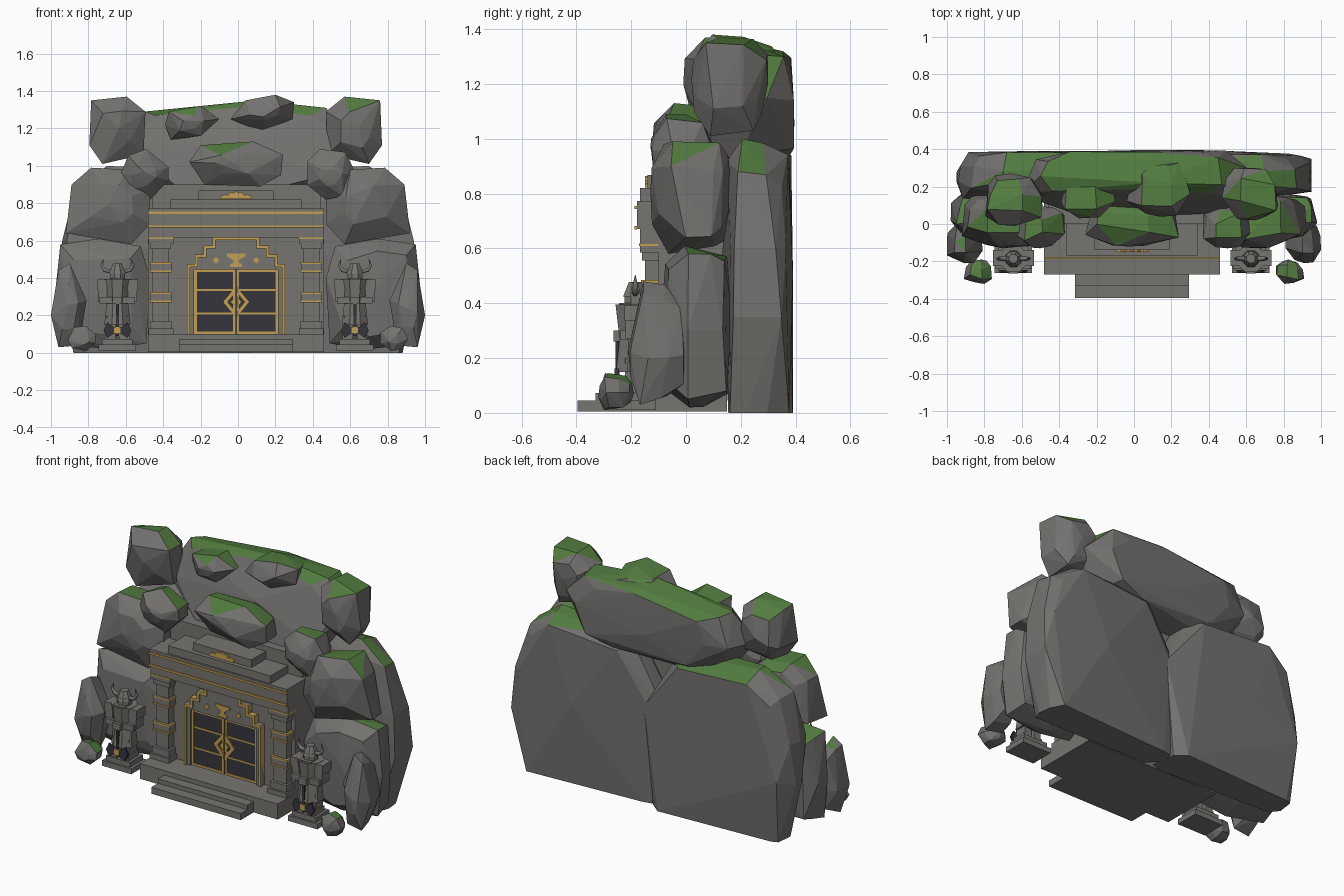
import bpy, bmesh, math, random
from mathutils import Matrix, Vector

CX = -0.01  # centre line of the gate


def material(name, r, g, b):
    m = bpy.data.materials.new(name)
    m.diffuse_color = (r, g, b, 1)
    return m


ROCK = material("rock grey", 0.172, 0.167, 0.158)
STONE = material("cut stone", 0.184, 0.178, 0.162)
MOSS = material("moss green", 0.085, 0.200, 0.050)
GOLD = material("gold", 0.540, 0.345, 0.090)
DARK = material("dark iron", 0.036, 0.036, 0.046)


def finish(name, bm, *mats):
    bmesh.ops.recalc_face_normals(bm, faces=bm.faces)
    me = bpy.data.meshes.new(name)
    bm.to_mesh(me)
    bm.free()
    for m in mats:
        me.materials.append(m)
    ob = bpy.data.objects.new(name, me)
    bpy.context.collection.objects.link(ob)
    return ob


def boxes(name, mat, specs, cx=CX, mirror=False):
    """specs: (x0, x1, y0, y1, z0, z1) around the centre line cx"""
    bm = bmesh.new()
    for x0, x1, y0, y1, z0, z1 in specs:
        for s in ((1, -1) if mirror else (1,)):
            c = Vector((cx + s * (x0 + x1) / 2, (y0 + y1) / 2, (z0 + z1) / 2))
            size = Matrix.Diagonal((x1 - x0, y1 - y0, z1 - z0, 1))
            bmesh.ops.create_cube(bm, size=1, matrix=Matrix.Translation(c) @ size)
    return finish(name, bm, mat)


def plates(name, mat, polys, y0, y1, cx=CX, mirror=False):
    """Front-view (x, z) polygons pushed from y0 to y1"""
    bm = bmesh.new()
    for poly in polys:
        for s in ((1, -1) if mirror else (1,)):
            a = [bm.verts.new((cx + s * x, y0, z)) for x, z in poly]
            b = [bm.verts.new((cx + s * x, y1, z)) for x, z in poly]
            bm.faces.new(a)
            bm.faces.new(b[::-1])
            for i in range(len(a)):
                j = (i + 1) % len(a)
                bm.faces.new((a[j], a[i], b[i], b[j]))
    return finish(name, bm, mat)


def drum(name, mat, x, y, z0, z1, r0, r1, n=8):
    bm = bmesh.new()
    bmesh.ops.create_cone(bm, cap_ends=True, segments=n, radius1=r0, radius2=r1, depth=z1 - z0,
                          matrix=Matrix.Translation((x, y, (z0 + z1) / 2)) @ Matrix.Rotation(math.pi / n, 4, 'Z'))
    return finish(name, bm, mat)


def rock(name, outline, y0, y1, seed, side=1, front=0.5, back=0.6, flat=False, lean=0.0, shift=0.0, dome=0.14, moss=0.74):
    """Convex boulder from a front outline; faces that look up get moss"""
    rng = random.Random(seed)
    n = len(outline)
    mx, mz = sum(p[0] for p in outline) / n, sum(p[1] for p in outline) / n
    zlo, zhi = min(p[1] for p in outline), max(p[1] for p in outline)
    bm = bmesh.new()
    for depth, scale, low in ((0, front, 0.85), (0.3, 1, 1), (0.7, 1, 0.84), (1, back, 0.85)):
        if flat and depth > 0.5:
            low = 0.95
        for x, z in outline:
            s = scale * rng.uniform(low, 1)
            d = depth + (rng.uniform(-0.14, 0.14) if scale == 1 else rng.uniform(0, dome) * (1 - 2 * depth))
            zz = z if flat and z < 0.01 else mz + (z - mz) * s
            d += lean * (1 - d) * (zz - zlo) / (zhi - zlo)
            bm.verts.new((side * (mx + (x - mx) * s) + shift, y0 + (y1 - y0) * d, zz))
    # blunt apex on the front and the back
    for d, f in ((0, front), (1, back)):
        x, z = mx + rng.uniform(-0.06, 0.06) * f, mz + rng.uniform(-0.06, 0.06) * f
        d += lean * (1 - d) * 0.4
        bm.verts.new((side * x + shift, y0 + (y1 - y0) * d, z))
    bmesh.ops.convex_hull(bm, input=bm.verts)
    bmesh.ops.delete(bm, geom=[v for v in bm.verts if not v.link_faces], context='VERTS')
    bmesh.ops.recalc_face_normals(bm, faces=bm.faces)
    for f in bm.faces:
        f.material_index = int(f.normal.z > moss)
    return finish(name, bm, ROCK, MOSS)


def blob(x0, x1, z0, z1, seed, n=7):
    """Irregular outline filling a box"""
    rng = random.Random(seed)
    pts = []
    for i in range(n):
        a = math.tau * (i + rng.uniform(-0.25, 0.25)) / n
        pts.append((math.cos(a), math.sin(a)))
    lx, hx = min(p[0] for p in pts), max(p[0] for p in pts)
    lz, hz = min(p[1] for p in pts), max(p[1] for p in pts)
    return [(x0 + (x1 - x0) * (p[0] - lx) / (hx - lx), z0 + (z1 - z0) * (p[1] - lz) / (hz - lz)) for p in pts]


# Cliff boulders, one outline per mirrored pair
back = [(-0.01, 0), (0.88, 0), (0.95, 0.35), (0.94, 0.6), (0.87, 0.88), (0.7, 1.0), (0.15, 0.97), (-0.06, 0.6)]
shoulder = [(0.47, 0.87), (0.6, 0.98), (0.785, 0.99), (0.89, 0.9), (0.92, 0.64), (0.57, 0.58), (0.47, 0.69)]
lower = [(0.49, 0.05), (0.47, 0.4), (0.52, 0.57), (0.75, 0.61), (0.95, 0.58), (0.98, 0.3), (0.95, 0.05), (0.7, 0.02)]
outer = [(0.81, 0.28), (0.9, 0.48), (0.96, 0.44), (1.0, 0.2), (0.96, 0.03), (0.85, 0.04)]
crown = [(0.47, 1.29), (0.57, 1.37), (0.76, 1.35), (0.77, 1.11), (0.7, 1.01), (0.48, 1.06)]
for s, tag in ((1, "right"), (-1, "left")):
    k = 10 + s
    rock(f"back_cliff_{tag}", back, 0.13, 0.39, k, s, 0.95, 0.88, True, dome=0.25, moss=0.8)
    rock(f"shoulder_rock_{tag}", shoulder, -0.13, 0.17, k + 20, s, 0.55, 0.8)
    rock(f"lower_rock_{tag}", lower, -0.09, 0.17, k + 40, s, 0.78, 0.9)
    rock(f"outer_rock_{tag}", outer, -0.21, 0.0, k + 60, s, 0.6, 0.75, moss=0.85)
    y = 0.02 if s > 0 else -0.01
    rock(f"crown_rock_{tag}", crown, y, y + 0.28, k + 80, s, 0.55, 0.65, shift=0 if s > 0 else -0.025)
    rock(f"brow_rock_{tag}", blob(0.37, 0.63, 0.82, 1.09, k), -0.13, 0.1, k + 100, s)
    rock(f"small_rock_{tag}", blob(0.76, 0.91, 0.01, 0.145, k + 5), -0.32, -0.19, k + 120, s, moss=0.66)
top = [(-0.6, 1.1), (-0.5, 1.29), (0.1, 1.35), (0.47, 1.31), (0.62, 1.15), (0.5, 0.93), (0.3, 0.86), (-0.4, 0.86)]
rock("top_slab", top, 0.03, 0.395, 5, 1, 0.92, 0.8, lean=0.4, dome=0.1, moss=0.6)
rock("lintel_rock", [(-0.26, 1.02), (-0.2, 1.11), (0.08, 1.13), (0.24, 1.06), (0.23, 0.95), (0.12, 0.89), (-0.18, 0.9)],
     -0.12, 0.16, 7, moss=0.78)
rock("top_rock_left", [(-0.39, 1.22), (-0.37, 1.29), (-0.2, 1.32), (-0.1, 1.25), (-0.2, 1.16), (-0.36, 1.14)],
     0.03, 0.25, 8, moss=0.66)
rock("top_rock_right", [(-0.04, 1.25), (0.04, 1.35), (0.2, 1.38), (0.3, 1.34), (0.29, 1.25), (0.13, 1.18)],
     0.04, 0.33, 9, moss=0.66)

# Platform, steps, wall
boxes("platform", STONE, [(-0.47, 0.47, -0.27, 0.15, 0.005, 0.1)])
boxes("steps", STONE, [(-0.305, 0.305, -0.395, -0.2, 0.005, 0.045), (-0.305, 0.305, -0.33, -0.2, 0.005, 0.072)])
boxes("gate_wall", STONE, [(-0.47, 0.47, -0.10, 0.2, 0.09, 0.77), (-0.45, 0.45, 0.0, 0.2, 0.77, 0.9)])

# Pilasters with gold-edged bands
boxes("pilasters", STONE, [
    (0.335, 0.468, -0.18, -0.09, 0.1, 0.13), (0.345, 0.458, -0.168, -0.09, 0.13, 0.17),
    (0.358, 0.446, -0.15, -0.09, 0.17, 0.56), (0.346, 0.458, -0.16, -0.09, 0.27, 0.325),
    (0.346, 0.458, -0.16, -0.09, 0.43, 0.485), (0.347, 0.457, -0.16, -0.09, 0.555, 0.585),
    (0.335, 0.468, -0.168, -0.09, 0.585, 0.612)], mirror=True)
boxes("pilaster_gold", GOLD, [(0.344, 0.460, -0.164, -0.09, z, z + 0.010) for z in (0.27, 0.315, 0.43, 0.475)]
      + [(0.333, 0.470, -0.171, -0.09, 0.609, 0.618)], mirror=True)

# Cornice tiers
boxes("cornice", STONE, [
    (-0.47, 0.47, -0.168, 0.0, 0.616, 0.67), (-0.47, 0.47, -0.179, 0.0, 0.67, 0.772),
    (-0.35, 0.35, -0.168, 0.05, 0.772, 0.82), (-0.2, 0.2, -0.14, 0.05, 0.82, 0.868)])
boxes("cornice_gold", GOLD, [(-0.47, 0.47, -0.187, -0.178, 0.669, 0.682), (-0.47, 0.47, -0.187, -0.178, 0.743, 0.755)])
fan = [(0.085, 0.822), (0.085, 0.835), (0.06, 0.847), (0.045, 0.842), (0.03, 0.86), (0.012, 0.855), (0, 0.864)]
plates("crest", GOLD, [fan + [(-x, z) for x, z in fan[-2::-1]]], -0.149, -0.139)

# Stepped arch around the door
half = [(0.262, 0.1), (0.262, 0.475), (0.22, 0.475), (0.22, 0.525), (0.175, 0.525), (0.175, 0.575),
        (0.125, 0.575), (0.125, 0.62)]


def arch(h, inner):
    full = lambda p: p + [(-x, z) for x, z in p[::-1]]
    return full(h) + full(inner)[::-1]


inset = [(x - 0.016, max(0.1, z - 0.016)) for x, z in half]
plates("door_surround", STONE, [arch(half, [(0.224, 0.1), (0.224, 0.445)])], -0.13, -0.09)
plates("arch_gold", GOLD, [arch(half, inset)], -0.139, -0.09)

# Anvil and two diamonds above the door
anvil = [(0.032, 0.46), (0.032, 0.473), (0.015, 0.482), (0.015, 0.495), (0.03, 0.506), (0.05, 0.516), (0.05, 0.53)]
plates("anvil_emblem", GOLD, [anvil + [(-x, z) for x, z in anvil[::-1]]], -0.138, -0.129)
plates("arch_diamonds", GOLD, [[(0.09, 0.495), (0.108, 0.513), (0.126, 0.495), (0.108, 0.477)]], -0.138, -0.129,
       mirror=True)

# Double door
boxes("door_leaves", DARK, [(0.003, 0.224, -0.112, -0.09, 0.1, 0.445)], mirror=True)
boxes("door_gold", GOLD, [
    (0.004, 0.016, -0.118, -0.1, 0.105, 0.443), (0.21, 0.224, -0.118, -0.1, 0.105, 0.443),
    (0.004, 0.224, -0.118, -0.1, 0.1, 0.113), (0.004, 0.224, -0.118, -0.1, 0.432, 0.445),
    (0.004, 0.224, -0.116, -0.1, 0.332, 0.342), (0.004, 0.224, -0.116, -0.1, 0.205, 0.215)], mirror=True)
plates("door_diamond", GOLD, [
    [(0.004, 0.354), (0.072, 0.272), (0.004, 0.19), (0.004, 0.222), (0.045, 0.272), (0.004, 0.322)],
    [(0.004, 0.304), (0.03, 0.272), (0.004, 0.24)]], -0.123, -0.115, mirror=True)


# Horned guardian statues
def guardian(tag, x):
    y = -0.185
    n = lambda part: f"guardian_{part}_{tag}"
    boxes(n("plinth"), STONE, [(-0.1, 0.1, -0.262, -0.11, 0.012, 0.045),
                               (-0.082, 0.082, -0.25, -0.12, 0.045, 0.075)], x)
    boxes(n("legs"), STONE, [(0.01, 0.066, -0.24, -0.145, 0.075, 0.105), (0.01, 0.058, -0.222, -0.148, 0.1, 0.2)],
          x, True)
    drum(n("skirt"), STONE, x, y, 0.15, 0.27, 0.076, 0.062)
    drum(n("torso"), STONE, x, y, 0.27, 0.395, 0.062, 0.078)
    boxes(n("arms"), STONE, [(0.05, 0.11, -0.225, -0.14, 0.335, 0.392), (0.056, 0.104, -0.22, -0.148, 0.272, 0.34),
                             (0.01, 0.095, -0.24, -0.19, 0.265, 0.3)], x, True)
    boxes(n("hands"), STONE, [(-0.025, 0.025, -0.265, -0.225, 0.26, 0.3)], x)
    plates(n("beard"), STONE, [[(-0.038, 0.4), (0.038, 0.4), (0.034, 0.345), (0, 0.305), (-0.034, 0.345)]],
           -0.245, -0.19, x)
    drum(n("head"), STONE, x, y, 0.385, 0.44, 0.043, 0.043)
    drum(n("helmet"), STONE, x, y, 0.425, 0.478, 0.048, 0.025)
    for s in (1, -1):
        cu = bpy.data.curves.new(n("horn"), 'CURVE')
        cu.dimensions = '3D'
        cu.bevel_depth, cu.bevel_resolution, cu.use_fill_caps = 0.013, 1, True
        sp = cu.splines.new('POLY')
        path = [(0.035, 0.436, 1), (0.068, 0.442, 0.9), (0.084, 0.468, 0.65), (0.074, 0.503, 0.1)]
        sp.points.add(len(path) - 1)
        for p, (px, pz, r) in zip(sp.points, path):
            p.co, p.radius = (x + s * px, y, pz, 1), r
        cu.materials.append(STONE)
        bpy.context.collection.objects.link(bpy.data.objects.new(n("horn"), cu))
    boxes(n("axe_handle"), DARK, [(-0.008, 0.008, -0.258, -0.242, 0.09, 0.29)], x)
    plates(n("axe_blades"), DARK, [[(0.01, 0.13), (0.055, 0.162), (0.074, 0.12), (0.055, 0.08), (0.01, 0.11)]],
           -0.26, -0.246, x, True)
    boxes(n("axe_hub"), GOLD, [(-0.017, 0.017, -0.264, -0.24, 0.104, 0.138)], x)


guardian("left", CX - 0.635)
guardian("right", CX + 0.635)
